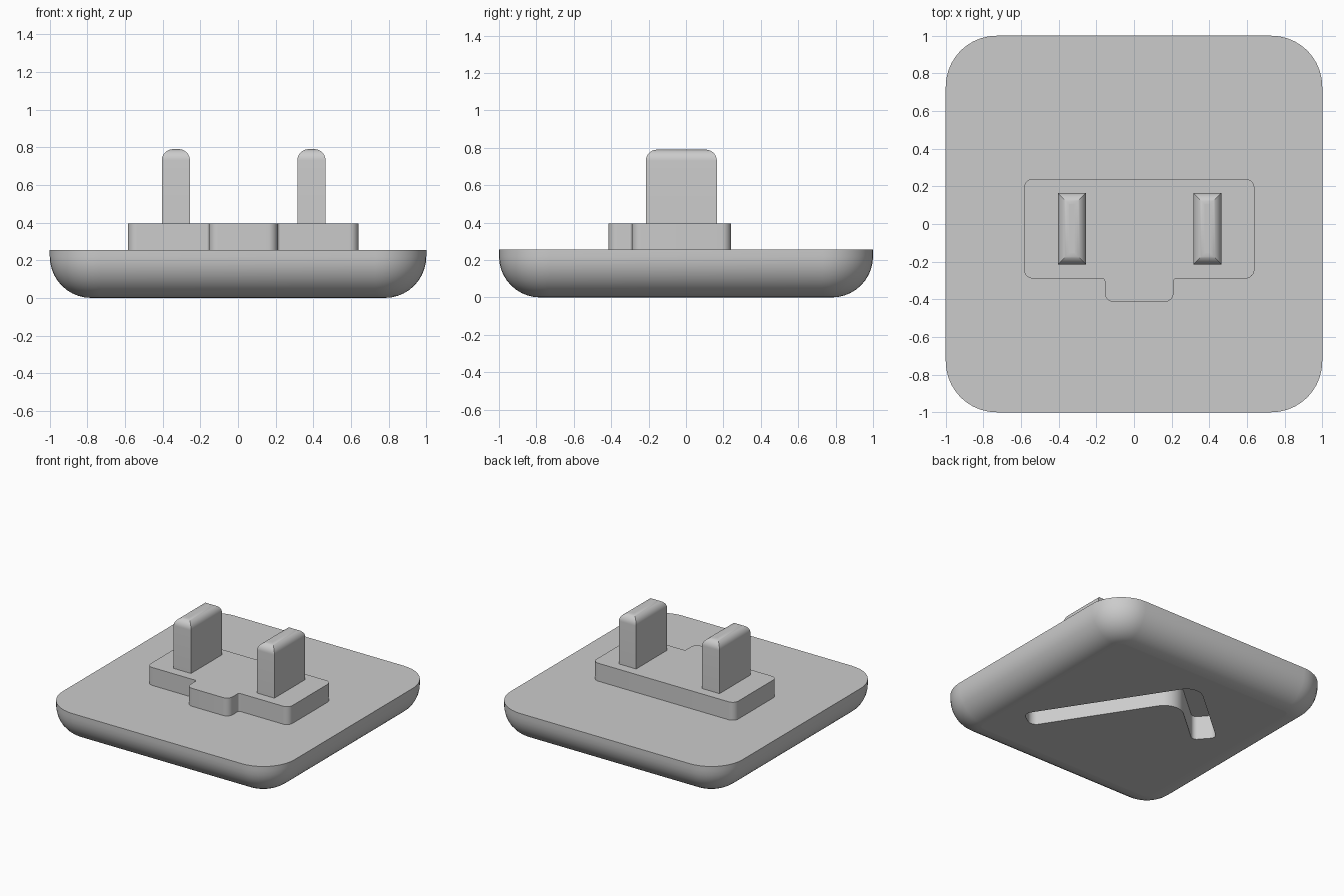
import bpy
import math
from mathutils import Vector

if "Cube" in bpy.data.objects:
    bpy.data.objects.remove(bpy.data.objects["Cube"])

grey = bpy.data.materials.new("plain_grey")
grey.use_nodes = True
colour = (0.6, 0.6, 0.6, 1)
grey.diffuse_color = colour
grey.node_tree.nodes["Principled BSDF"].inputs["Base Color"].default_value = colour


def rounded(corners, steps=10):
    """Outline from (x, y, radius) corners, each replaced by an arc."""
    outline = []
    for i, (x, y, radius) in enumerate(corners):
        here = Vector((x, y))
        a = (Vector(corners[i - 1][:2]) - here).normalized()
        b = (Vector(corners[(i + 1) % len(corners)][:2]) - here).normalized()
        if radius <= 0:
            outline.append(here)
            continue
        half = a.angle(b) / 2
        centre = here + (a + b).normalized() * radius / math.sin(half)
        start = here + a * radius / math.tan(half) - centre
        end = here + b * radius / math.tan(half) - centre
        sweep = start.angle_signed(end)
        for k in range(steps + 1):
            t = -sweep * k / steps
            c, s = math.cos(t), math.sin(t)
            outline.append(centre + Vector((start.x * c - start.y * s, start.x * s + start.y * c)))
    return outline


def rectangle(x0, x1, y0, y1, radius=0, inset=0):
    x0, x1, y0, y1 = x0 + inset, x1 - inset, y0 + inset, y1 - inset
    r = radius - inset
    return rounded([(x0, y0, r), (x1, y0, r), (x1, y1, r), (x0, y1, r)])


def loft(name, rings):
    """Closed solid through matching outlines, given as (outline, z) from the bottom up."""
    n = len(rings[0][0])
    verts = [(p.x, p.y, z) for outline, z in rings for p in outline]
    faces = [list(range(n))[::-1], list(range(len(verts) - n, len(verts)))]
    for r in range(len(rings) - 1):
        for i in range(n):
            j = (i + 1) % n
            faces.append([r * n + i, r * n + j, r * n + n + j, r * n + n + i])
    mesh = bpy.data.meshes.new(name)
    mesh.from_pydata(verts, [], faces)
    mesh.materials.append(grey)
    obj = bpy.data.objects.new(name, mesh)
    bpy.context.collection.objects.link(obj)
    return obj


def select(obj):
    bpy.ops.object.select_all(action="DESELECT")
    obj.select_set(True)
    bpy.context.view_layer.objects.active = obj


def smooth(obj):
    select(obj)
    bpy.ops.object.shade_smooth_by_angle(angle=math.radians(30))
    for face in obj.data.polygons:
        if abs(face.normal.z) > 0.999:
            face.use_smooth = False


def quarter_arc(radius, steps=10):
    """Pairs of (inset, drop) round a quarter circle, from the wall to the flat."""
    angles = [math.pi / 2 * k / steps for k in range(steps + 1)]
    return [(radius * (1 - math.cos(t)), radius * math.sin(t)) for t in angles]


# Square plate with a rounded underside
plate_top, edge = 0.255, 0.22
rings = [(rectangle(-1, 1, -1, 1, 0.27, inset), edge - drop)
         for inset, drop in reversed(quarter_arc(edge))]
rings.append((rectangle(-1, 1, -1, 1, 0.27), plate_top))
plate = loft("plate", rings)

# Bent slot recessed into the underside
apex_outer, apex_inner = Vector((-0.052, 0.662)), Vector((-0.089, 0.399))
long_end, short_end = Vector((0.585, -0.48)), Vector((-0.55, 0.117))
long_side = Vector((0.84, 0.545)) * 0.0875
short_side = Vector((-0.653, 0.757)) * 0.0875
path = [(apex_outer, 0.12), (short_end + short_side, 0.04), (short_end - short_side, 0.04),
        (apex_inner, 0.14), (long_end - long_side, 0.06), (long_end + long_side, 0.06)]
slot = rounded([(p.x, p.y, r) for p, r in path])
cutter = loft("slot_cutter", [(slot, -0.1), (slot, 0.185)])
cutter.hide_render = True
cut = plate.modifiers.new("slot", "BOOLEAN")
cut.operation, cut.solver, cut.object = "DIFFERENCE", "EXACT", cutter
select(plate)
bpy.ops.object.modifier_apply(modifier=cut.name)
bpy.data.objects.remove(cutter)
smooth(plate)

# Raised block with a tab at the front
r, tight = 0.05, 0.015
block = rounded([(-0.585, -0.29, r), (-0.155, -0.29, tight), (-0.155, -0.415, r),
                 (0.21, -0.415, r), (0.21, -0.29, tight), (0.64, -0.29, r),
                 (0.64, 0.24, r), (-0.585, 0.24, r)])
smooth(loft("raised_block", [(block, plate_top - 0.01), (block, 0.395)]))

# Two upright prongs with rounded tops
prong_top, bevel = 0.79, 0.06
for name, x in (("right_prong", -0.33), ("left_prong", 0.39)):
    sides = (x - 0.075, x + 0.075, -0.215, 0.165)
    rings = [(rectangle(*sides), 0.385)]
    rings += [(rectangle(*sides, inset=inset), prong_top - bevel + rise)
              for inset, rise in quarter_arc(bevel)]
    smooth(loft(name, rings))
